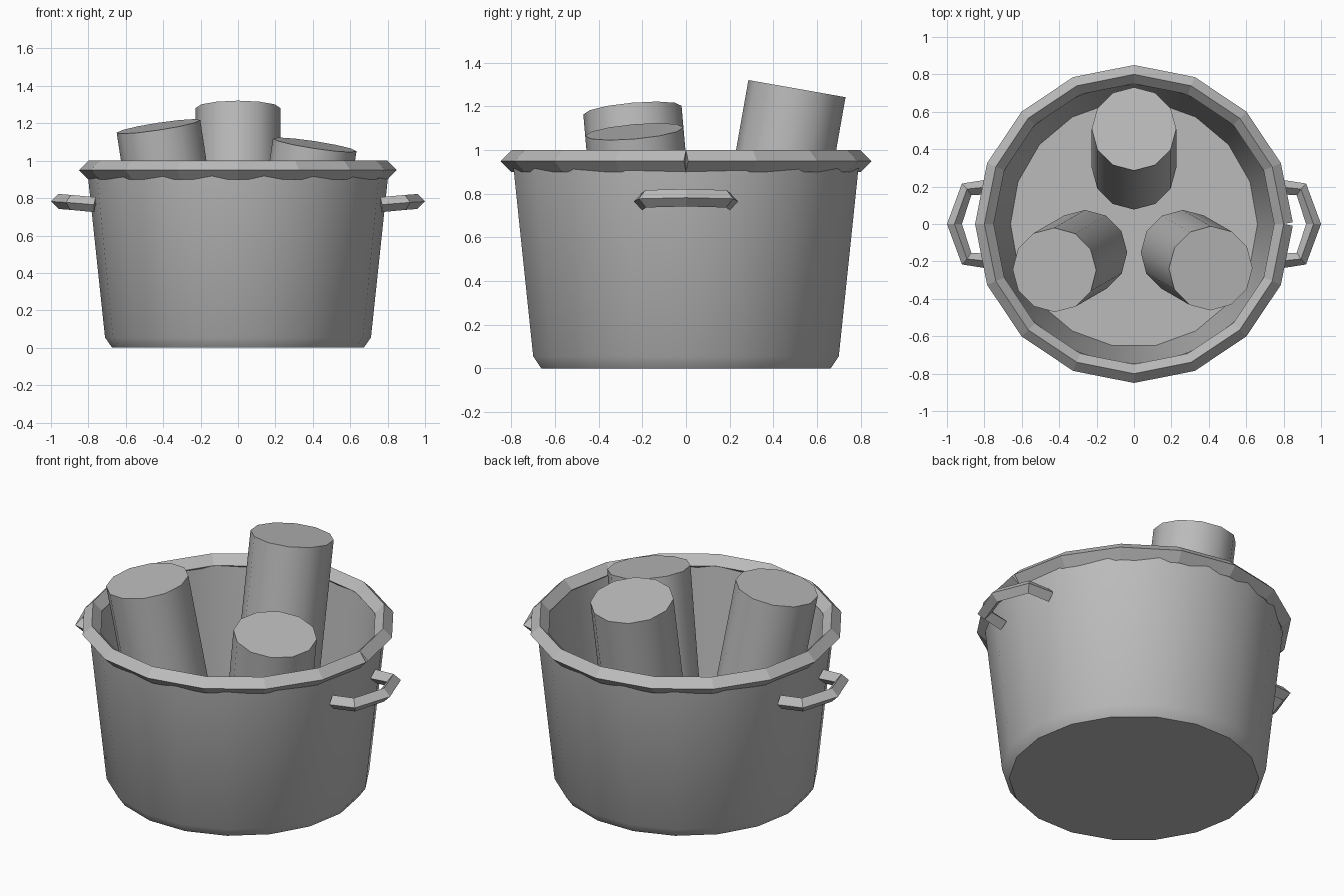
import bpy
import bmesh
from math import sin, cos, pi, radians
from mathutils import Matrix, Vector

cube = bpy.data.objects.get("Cube")
if cube:
    bpy.data.objects.remove(cube, do_unlink=True)

grey = bpy.data.materials.new("grey_metal")
grey.use_nodes = True
GREY = (0.5, 0.5, 0.5, 1)
grey.diffuse_color = GREY
grey.node_tree.nodes["Principled BSDF"].inputs["Base Color"].default_value = GREY


def lathe(name, profile, sides, matrix=Matrix(), smooth_angle=40):
    """Stack rings of (radius, height) and close both ends with flat caps."""
    bm = bmesh.new()
    rings = []
    for r, z in profile:
        angles = [2 * pi * i / sides for i in range(sides)]
        rings.append([bm.verts.new((r * cos(a), r * sin(a), z)) for a in angles])
    for low, high in zip(rings, rings[1:]):
        for i in range(sides):
            j = (i + 1) % sides
            bm.faces.new((low[i], low[j], high[j], high[i]))
    bm.faces.new(rings[0])
    bm.faces.new(rings[-1])
    bmesh.ops.recalc_face_normals(bm, faces=bm.faces)
    mesh = bpy.data.meshes.new(name)
    bm.to_mesh(mesh)
    bm.free()
    mesh.materials.append(grey)
    obj = bpy.data.objects.new(name, mesh)
    bpy.context.collection.objects.link(obj)
    obj.matrix_world = matrix
    bpy.ops.object.select_all(action="DESELECT")
    obj.select_set(True)
    bpy.context.view_layer.objects.active = obj
    bpy.ops.object.shade_smooth_by_angle(angle=radians(smooth_angle))
    return obj


def diamond_bar(name, points, radius):
    """Sweep a four-sided, flat-shaded bar along a path."""
    curve = bpy.data.curves.new(name, "CURVE")
    curve.dimensions = "3D"
    curve.twist_mode = "Z_UP"
    curve.bevel_depth = radius
    curve.bevel_resolution = 0
    curve.use_fill_caps = True
    spline = curve.splines.new("POLY")
    spline.points.add(len(points) - 1)
    for point, co in zip(spline.points, points):
        point.co = (*co, 1)
    spline.use_smooth = False
    curve.materials.append(grey)
    obj = bpy.data.objects.new(name, curve)
    bpy.context.collection.objects.link(obj)
    return obj


# Thick-walled pot: up the outside, over the lip, down to the inner floor
lathe("pot_body", [(0.673, 0), (0.711, 0.055), (0.806, 0.95),
                   (0.756, 0.95), (0.66, 0.055)], 18)

# Rim bar, an open loop that meets itself on the left side
loop = [2 * pi * i / 16 for i in range(17)]
diamond_bar("rim", [(0.8 * cos(a), 0.8 * sin(a), 0.95) for a in loop], 0.05)

# Side handles
for side, s in (("left", 1), ("right", -1)):
    path = [(0.765, -0.2, 0.765), (0.895, -0.185, 0.777), (0.96, 0, 0.782),
            (0.895, 0.185, 0.777), (0.765, 0.2, 0.765)]
    diamond_bar(side + "_handle", [(s * x, y, z) for x, y, z in path], 0.04)

# Three cylinders leaning outward from the middle of the pot
for name, turn, length in (("back", 90, 1.2), ("front_right", 210, 1.1),
                           ("front_left", 330, 1.0)):
    place = (Matrix.Rotation(radians(turn), 4, "Z")
             @ Matrix.Translation(Vector((0.3, 0, 0.1)))
             @ Matrix.Rotation(radians(10), 4, "Y"))
    lathe(name + "_cylinder", [(0.226, 0), (0.226, length)], 12, place)
